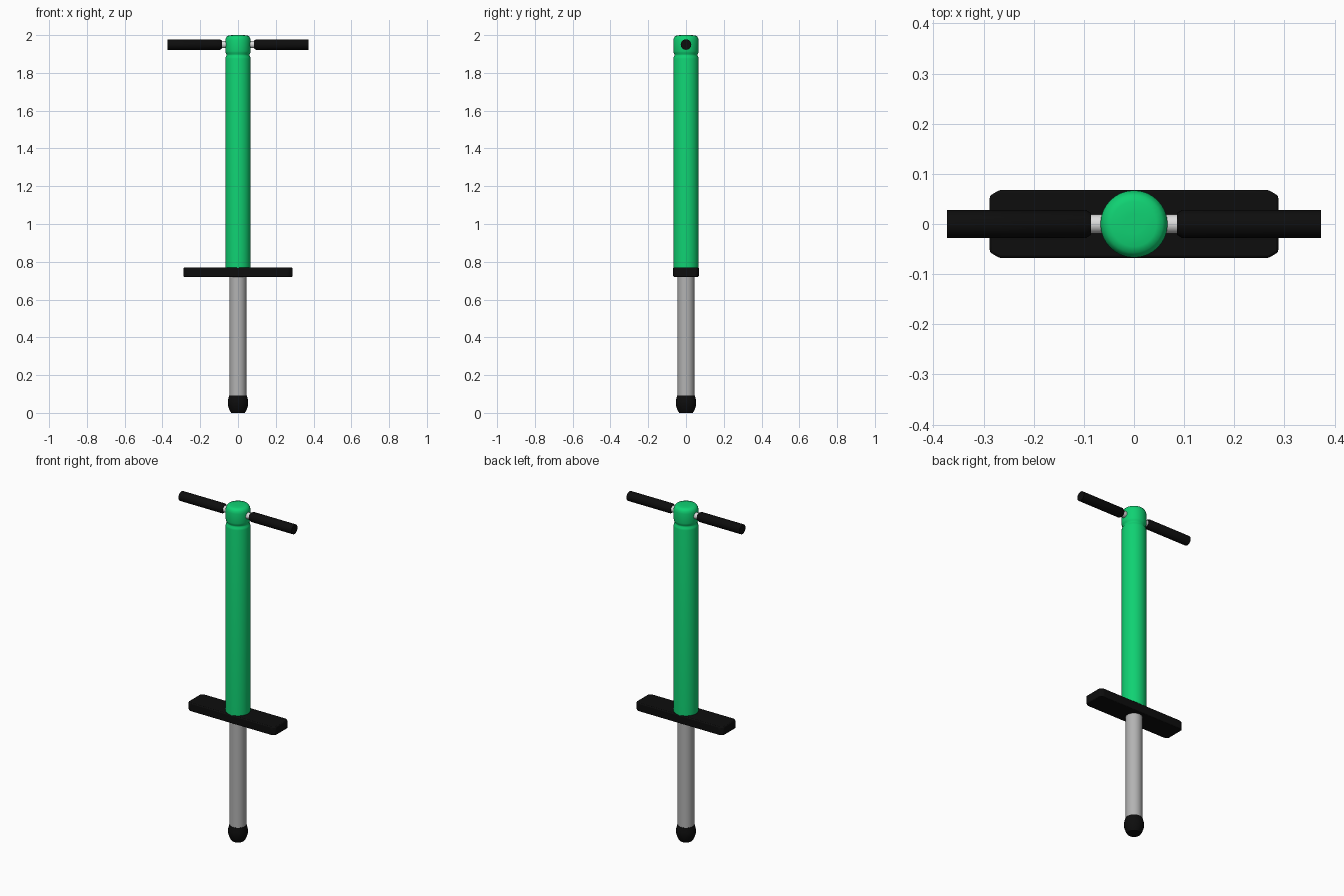
import bpy, bmesh, math
from mathutils import Matrix

cube = bpy.data.objects.get("Cube")
if cube:
    bpy.data.objects.remove(cube, do_unlink=True)


def material(name, rgb):
    m = bpy.data.materials.new(name)
    m.use_nodes = True
    m.diffuse_color = (*rgb, 1)
    m.node_tree.nodes["Principled BSDF"].inputs["Base Color"].default_value = (*rgb, 1)
    return m


green = material("green paint", (0.005, 0.64, 0.17))
black = material("black rubber", (0.004, 0.004, 0.004))
steel = material("grey steel", (0.45, 0.45, 0.45))
chrome = material("light metal", (0.72, 0.72, 0.72))


def finish(bm, name, mat, angle=40):
    bmesh.ops.recalc_face_normals(bm, faces=bm.faces[:])
    mesh = bpy.data.meshes.new(name)
    bm.to_mesh(mesh)
    bm.free()
    mesh.materials.append(mat)
    obj = bpy.data.objects.new(name, mesh)
    bpy.context.collection.objects.link(obj)
    bpy.ops.object.select_all(action="DESELECT")
    obj.select_set(True)
    bpy.context.view_layer.objects.active = obj
    bpy.ops.object.shade_smooth_by_angle(angle=math.radians(angle))
    return obj


def lathe(name, profile, mat, sides=32, matrix=None, angle=40):
    """Spin (radius, height) points around z and cap both ends."""
    bm = bmesh.new()
    rings = []
    for r, z in profile:
        rings.append([bm.verts.new((r * math.cos(a), r * math.sin(a), z))
                      for a in (math.tau * i / sides for i in range(sides))])
    for low, high in zip(rings, rings[1:]):
        for i in range(sides):
            j = (i + 1) % sides
            bm.faces.new((low[i], low[j], high[j], high[i]))
    bm.faces.new(rings[0][::-1])
    bm.faces.new(rings[-1])
    if matrix:
        bm.transform(matrix)
    return finish(bm, name, mat, angle)


# Rubber foot and the sliding shaft
lathe("foot", [(0.036, 0), (0.044, 0.012), (0.054, 0.042), (0.054, 0.062), (0.047, 0.092)],
      black, sides=24, angle=30)
lathe("shaft", [(0.045, 0.07), (0.045, 0.75)], steel)

# Main tube with a pinched neck and a softly domed top
lathe("body", [(0.067, 0.76), (0.067, 1.875), (0.065, 1.885), (0.060, 1.892),
               (0.060, 1.898), (0.065, 1.905), (0.067, 1.915), (0.067, 1.972),
               (0.064, 1.985), (0.057, 1.995), (0.045, 1.999), (0.02, 2.0)], green)

# Foot plate: long octagon with clipped corners
length, depth, clip_x, clip_y = 0.288, 0.068, 0.02, 0.012
corner = [(length, depth - clip_y), (length - clip_x, depth)]
outline = (corner + [(-x, y) for x, y in corner[::-1]]
           + [(-x, -y) for x, y in corner] + [(x, -y) for x, y in corner[::-1]])
bm = bmesh.new()
base = bm.faces.new([bm.verts.new((x, y, 0.72)) for x, y in outline])
top = bmesh.ops.extrude_face_region(bm, geom=[base])["geom"]
bmesh.ops.translate(bm, vec=(0, 0, 0.05),
                    verts=[v for v in top if isinstance(v, bmesh.types.BMVert)])
plate = finish(bm, "foot_plate", black, angle=30)
bevel = plate.modifiers.new("soft edges", "BEVEL")
bevel.width = 0.005
bevel.segments = 2

# Handlebar and its two grips
across = Matrix.Translation((0, 0, 1.95)) @ Matrix.Rotation(math.pi / 2, 4, "Y")
lathe("handlebar", [(0.019, -0.3), (0.019, 0.3)], chrome, sides=24, matrix=across)
for side, name in ((1, "left_grip"), (-1, "right_grip")):
    profile = [(0.022, 0.086), (0.028, 0.096), (0.028, 0.373)]
    lathe(name, [(r, side * x) for r, x in profile], black, sides=24, matrix=across)
